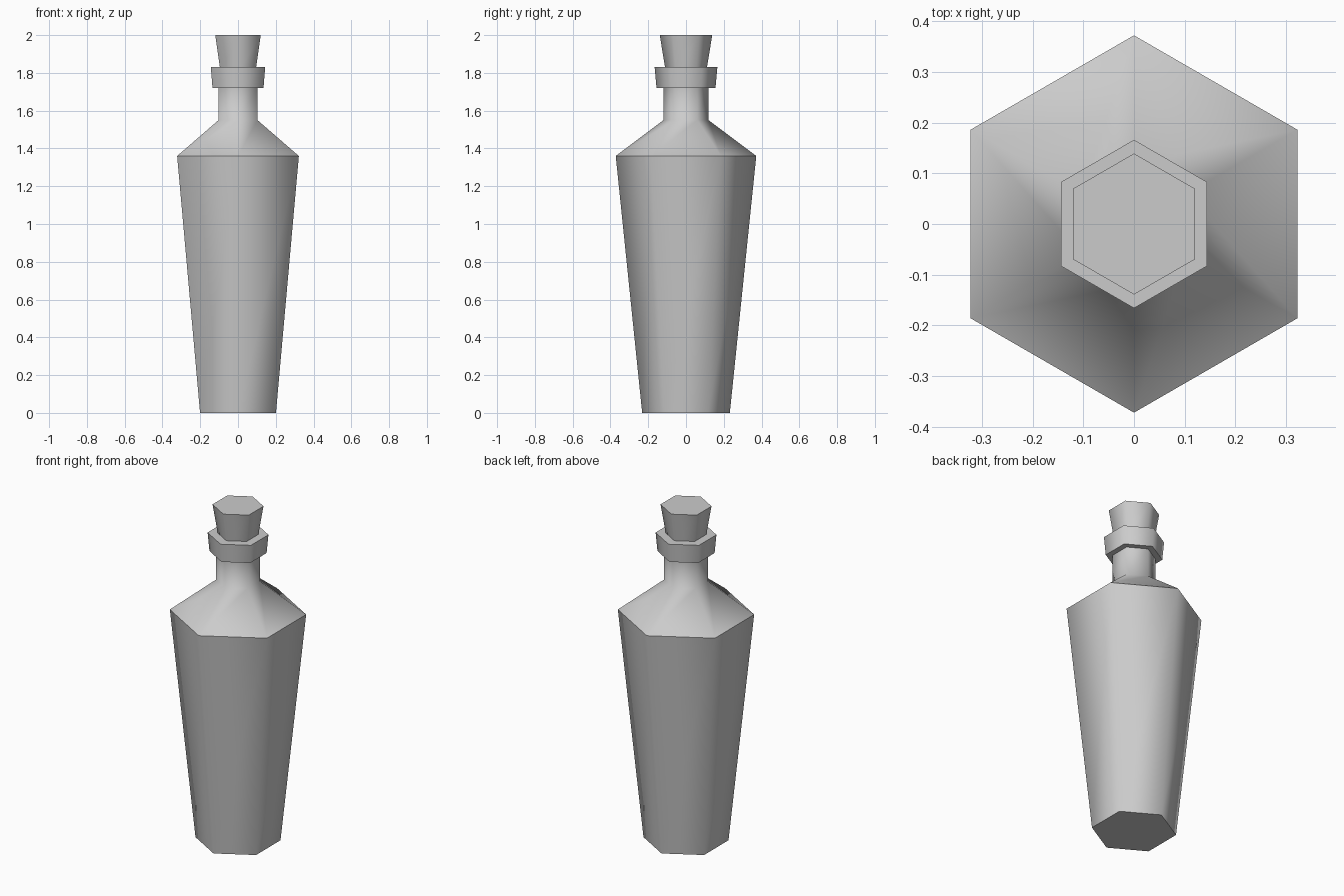
import bpy
import bmesh
from math import sin, cos, tau

SIDES = 6

cube = bpy.data.objects.get("Cube")
if cube:
    bpy.data.objects.remove(cube, do_unlink=True)

grey = bpy.data.materials.new("plain_grey")
grey.use_nodes = True
colour = (0.6, 0.6, 0.6, 1)
grey.diffuse_color = colour
grey.node_tree.nodes["Principled BSDF"].inputs["Base Color"].default_value = colour


def hex_part(name, profile):
    """Closed six-sided solid from (radius, height, sharp rim) rows, corners on the y axis."""
    bm = bmesh.new()
    rings = []
    for r, z, _ in profile:
        rings.append([bm.verts.new((r * sin(tau * i / SIDES), -r * cos(tau * i / SIDES), z))
                      for i in range(SIDES)])
    # Side walls, smooth around the corners
    for low, high in zip(rings, rings[1:]):
        for i in range(SIDES):
            j = (i + 1) % SIDES
            bm.faces.new((low[i], low[j], high[j], high[i])).smooth = True
    # Flat end caps
    bm.faces.new(rings[0][::-1])
    bm.faces.new(rings[-1])
    # Hard edges on the marked rims
    for ring, (_, _, sharp) in zip(rings, profile):
        if sharp:
            for i in range(SIDES):
                bm.edges.get((ring[i], ring[(i + 1) % SIDES])).smooth = False
    bmesh.ops.recalc_face_normals(bm, faces=bm.faces)
    mesh = bpy.data.meshes.new(name)
    bm.to_mesh(mesh)
    bm.free()
    mesh.materials.append(grey)
    obj = bpy.data.objects.new(name, mesh)
    bpy.context.collection.objects.link(obj)
    return obj


# Tapered body, shoulder, neck and flared lip
hex_part("bottle", [
    (0.232, 0.0, True),
    (0.372, 1.36, True),
    (0.119, 1.55, False),
    (0.119, 1.72, True),
    (0.156, 1.72, True),
    (0.166, 1.83, True),
])

# Tapered stopper standing in the lip
hex_part("stopper", [
    (0.106, 1.80, True),
    (0.139, 2.0, True),
])
